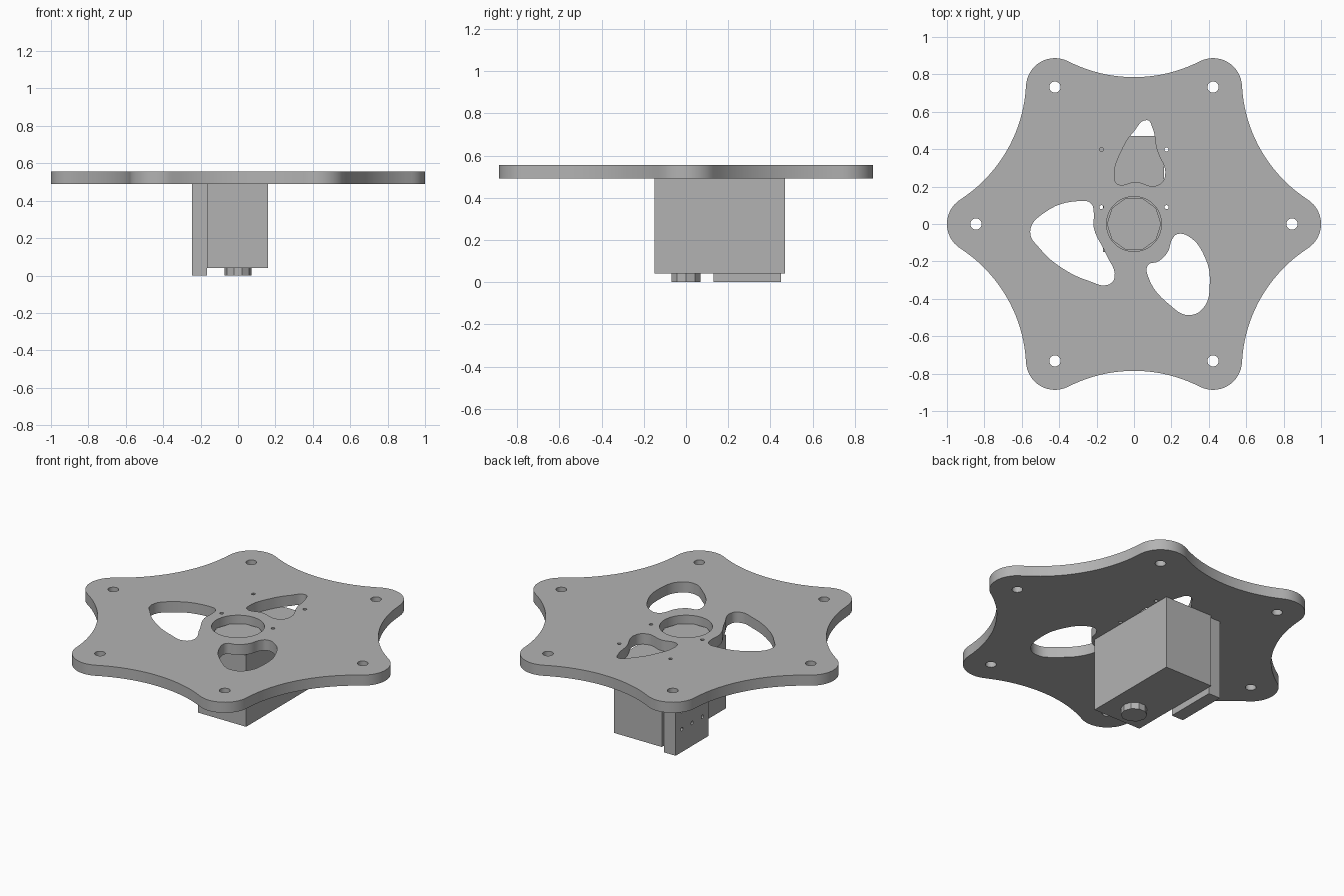
import bpy, bmesh
from math import cos, sin, pi, radians, atan2, hypot
from mathutils import Matrix

cube = bpy.data.objects.get("Cube")
if cube:
    bpy.data.objects.remove(cube, do_unlink=True)

grey = bpy.data.materials.new("plain grey")
grey.use_nodes = True
GREY = (0.45, 0.45, 0.45, 1)
grey.diffuse_color = GREY
grey.node_tree.nodes["Principled BSDF"].inputs["Base Color"].default_value = GREY


def arc(cx, cy, r, start, end, steps):
    """Points along a circular arc, both ends included."""
    angles = [start + (end - start) * i / steps for i in range(steps + 1)]
    return [(cx + r * cos(a), cy + r * sin(a)) for a in angles]


def circle(cx, cy, r, steps=24):
    return arc(cx, cy, r, 0, 2 * pi, steps)[:-1]


def smooth_by_angle(obj):
    bpy.ops.object.select_all(action='DESELECT')
    obj.select_set(True)
    bpy.context.view_layer.objects.active = obj
    bpy.ops.object.shade_smooth_by_angle(angle=radians(30))


def slab(name, loops, blobs, thickness, matrix):
    """Flat plate: first loop is the outline, further loops and blobs are holes."""
    curve = bpy.data.curves.new(name, 'CURVE')
    curve.dimensions = '2D'
    curve.fill_mode = 'BOTH'
    curve.extrude = thickness / 2
    for loop in loops:
        spline = curve.splines.new('POLY')
        spline.points.add(len(loop) - 1)
        for point, (x, y) in zip(spline.points, loop):
            point.co = (x, y, 0, 1)
        spline.use_cyclic_u = True
    for blob in blobs:
        spline = curve.splines.new('BEZIER')
        spline.bezier_points.add(len(blob) - 1)
        for point, (x, y) in zip(spline.bezier_points, blob):
            point.co = (x / 100, y / 100, 0)
            point.handle_left_type = point.handle_right_type = 'AUTO'
        spline.resolution_u = 6
        spline.use_cyclic_u = True
    obj = bpy.data.objects.new(name, curve)
    bpy.context.collection.objects.link(obj)
    bpy.ops.object.select_all(action='DESELECT')
    obj.select_set(True)
    bpy.context.view_layer.objects.active = obj
    bpy.ops.object.convert(target='MESH')
    obj = bpy.context.object
    bm = bmesh.new()
    bm.from_mesh(obj.data)
    bmesh.ops.remove_doubles(bm, verts=bm.verts, dist=0.0005)
    bmesh.ops.recalc_face_normals(bm, faces=bm.faces)
    bm.to_mesh(obj.data)
    bm.free()
    obj.matrix_world = matrix
    obj.data.materials.clear()
    obj.data.materials.append(grey)
    smooth_by_angle(obj)


def finish(name, bm):
    mesh = bpy.data.meshes.new(name)
    bm.to_mesh(mesh)
    bm.free()
    mesh.materials.append(grey)
    obj = bpy.data.objects.new(name, mesh)
    bpy.context.collection.objects.link(obj)


def box(name, low, high):
    bm = bmesh.new()
    size = [b - a for a, b in zip(low, high)]
    middle = [(a + b) / 2 for a, b in zip(low, high)]
    bmesh.ops.create_cube(bm, size=1, matrix=Matrix.Translation(middle) @ Matrix.Diagonal((*size, 1)))
    finish(name, bm)


def boss(name, radius, bottom, top, sides=10):
    bm = bmesh.new()
    turn = Matrix.Translation((0, 0, (bottom + top) / 2)) @ Matrix.Rotation(pi / 2, 4, 'Z')
    bmesh.ops.create_cone(bm, cap_ends=True, segments=sides, radius1=radius, radius2=radius,
                          depth=top - bottom, matrix=turn)
    finish(name, bm)


# Six-lobed outline: round lobes joined by tangent hollow arcs
HOLE_RING, LOBE, WAIST = 0.845, 0.155, 0.785
hollow_dist = 1.557
hollow = hollow_dist - WAIST
hx, hy = hollow_dist * cos(pi / 6), hollow_dist * sin(pi / 6)
tangent = atan2(hy, hx - HOLE_RING)
half = atan2(HOLE_RING * sin(pi / 6), hollow_dist - HOLE_RING * cos(pi / 6))
outline = []
for k in range(6):
    a = k * pi / 3
    outline += arc(HOLE_RING * cos(a), HOLE_RING * sin(a), LOBE, a - tangent, a + tangent, 16)
    b = a + pi / 6
    outline += arc(hollow_dist * cos(b), hollow_dist * sin(b), hollow,
                   b + pi + half, b + pi - half, 20)[1:-1]

# Holes in the top plate: lobe holes, centre bore and small screw holes
loops = [outline]
loops += [circle(HOLE_RING * cos(k * pi / 3), HOLE_RING * sin(k * pi / 3), 0.03) for k in range(6)]
loops.append(circle(0, 0, 0.147, 48))
loops += [circle(x, y, 0.011, 12) for x in (-0.174, 0.174) for y in (0.09, 0.398)]

# Rounded cutouts, in hundredths
back_cutout = [(7, 55.5), (0, 49.5), (-6.5, 39.5), (-10.5, 26), (-9, 21.5), (1, 22.5),
               (12, 20.5), (16.5, 25), (12, 40.5), (10, 51)]
right_cutout = [(-55.5, -4), (-48, 6), (-29, 12.3), (-23, 11), (-21.5, 6), (-21.5, -2),
                (-15, -16), (-10.5, -29), (-14, -32.5), (-24, -30.5), (-38.5, -23.5), (-50, -13.5)]
left_cutout = [(23, -5.5), (29, -6.5), (38, -18), (40.5, -32), (37, -45), (29, -48.7),
               (20, -44), (7.5, -28), (7.5, -22), (13, -20), (18, -15), (20.5, -8)]
TOP, UNDER = 0.555, 0.49
slab("top_plate", loops, [back_cutout, right_cutout, left_cutout], TOP - UNDER,
     Matrix.Translation((0, 0, (TOP + UNDER) / 2)))

# Motor body with round bosses above and below
box("motor_body", (-0.165, -0.15, 0.04), (0.16, 0.47, UNDER))
boss("upper_boss", 0.145, UNDER - 0.01, 0.505)
boss("lower_boss", 0.073, 0, 0.05)

# Drilled plate on the side of the body
rim = [(0.13, 0), (0.45, 0), (0.45, UNDER), (0.13, UNDER)]
drill = [circle(y, z, 0.011, 12) for y in (0.19, 0.29, 0.39) for z in (0.14, 0.25)]
side = Matrix.Translation((-0.205, 0, 0)) @ Matrix.Rotation(pi / 2, 4, 'Z') @ Matrix.Rotation(pi / 2, 4, 'X')
slab("side_plate", [rim] + drill, [], 0.08, side)
